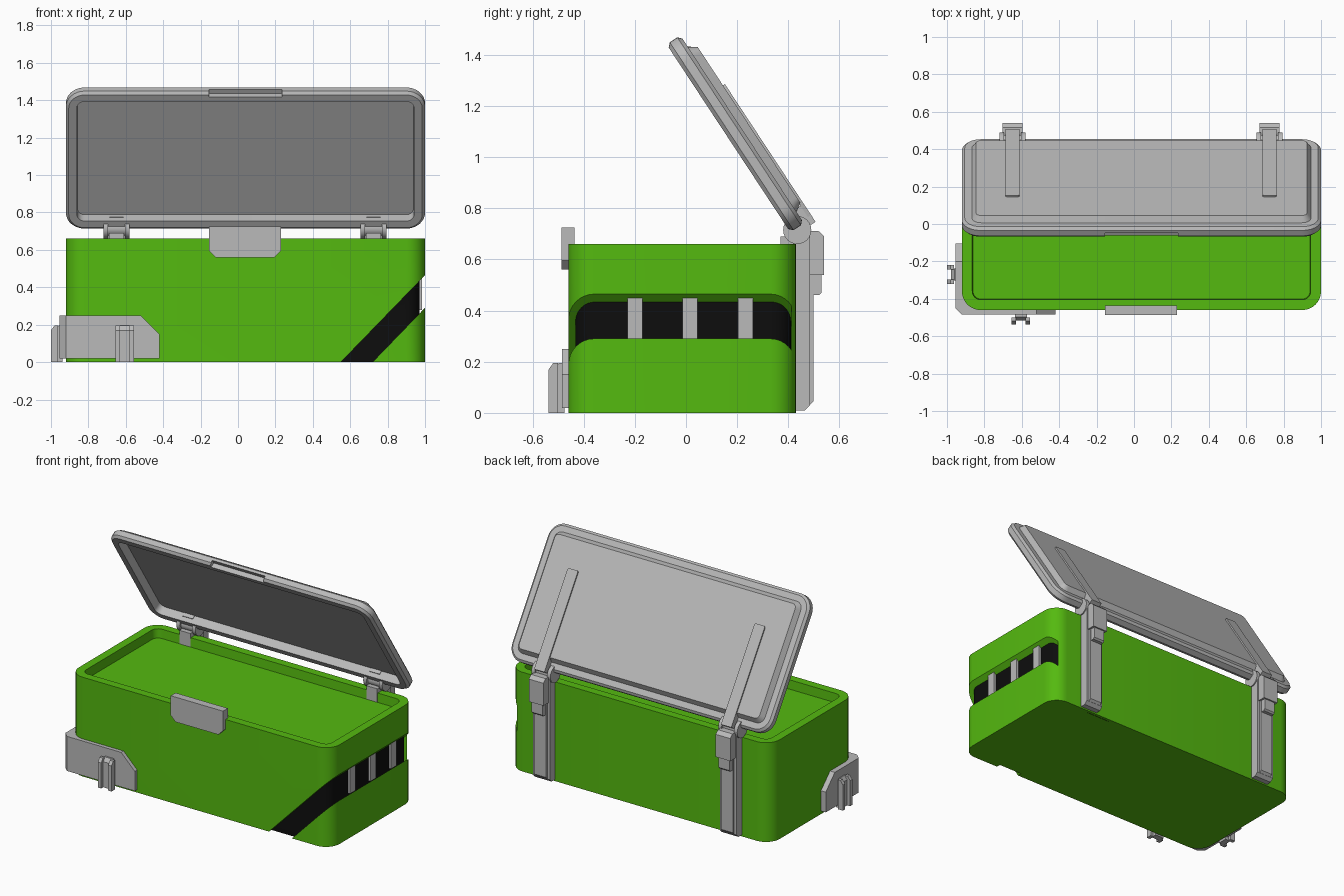
import bpy, bmesh, math
from mathutils import Vector

cube = bpy.data.objects.get("Cube")
if cube:
    bpy.data.objects.remove(cube, do_unlink=True)


def material(name, rgb):
    m = bpy.data.materials.new(name)
    m.use_nodes = True
    m.diffuse_color = (*rgb, 1)
    bsdf = next(n for n in m.node_tree.nodes if n.type == 'BSDF_PRINCIPLED')
    bsdf.inputs["Base Color"].default_value = (*rgb, 1)
    return m


GREEN = material("case green", (0.09, 0.49, 0.005))
GREY = material("hardware grey", (0.49, 0.49, 0.49))
BLACK = material("stripe black", (0.004, 0.004, 0.004))


# Drawing planes: each maps profile coordinates and depth to space
def plan(p, q, d): return (p, q, d)
def front(p, q, d): return (p, d, q)
def side(p, q, d): return (d, p, q)
def tilted(x, v, n):
    return (x, 0.408 - 0.55 * v + 0.835 * n, 0.706 + 0.835 * v + 0.55 * n)


def rounded(x0, x1, y0, y1, r, steps=8):
    pts = []
    corners = [(x1 - r, y1 - r), (x0 + r, y1 - r), (x0 + r, y0 + r), (x1 - r, y0 + r)]
    for k, (cx, cy) in enumerate(corners):
        for i in range(steps + 1):
            a = math.pi / 2 * (k + i / steps)
            pts.append((cx + r * math.cos(a), cy + r * math.sin(a)))
    return pts


def rect(x0, x1, y0, y1):
    return [(x0, y0), (x1, y0), (x1, y1), (x0, y1)]


def prism(name, pts, plane, d0, d1, mat, low=(), high=(), cuts=()):
    """Extruded profile; low/high list (inset, depth) steps on the end faces."""
    bm = bmesh.new()
    a = [bm.verts.new(plane(p, q, d0)) for p, q in pts]
    b = [bm.verts.new(plane(p, q, d1)) for p, q in pts]
    ends = [bm.faces.new(a), bm.faces.new(b)]
    for i in range(len(pts)):
        j = (i + 1) % len(pts)
        bm.faces.new((a[i], a[j], b[j], b[i]))
    bmesh.ops.recalc_face_normals(bm, faces=bm.faces)
    for face, steps in zip(ends, (low, high)):
        for inset, depth in steps:
            face.normal_update()
            n = face.normal.copy()
            bmesh.ops.inset_region(bm, faces=[face], thickness=inset,
                                   use_even_offset=True, use_boundary=True)
            for v in face.verts:
                v.co += n * depth
    for co, no in cuts:
        geom = bm.verts[:] + bm.edges[:] + bm.faces[:]
        bmesh.ops.bisect_plane(bm, geom=geom, plane_co=co, plane_no=no, clear_outer=True)
        bmesh.ops.holes_fill(bm, edges=[e for e in bm.edges if e.is_boundary])
        bmesh.ops.recalc_face_normals(bm, faces=bm.faces)
    me = bpy.data.meshes.new(name)
    bm.to_mesh(me)
    bm.free()
    me.materials.append(mat)
    ob = bpy.data.objects.new(name, me)
    bpy.context.collection.objects.link(ob)
    return ob


def boolean(ob, cutter, operation):
    mod = ob.modifiers.new("cut", 'BOOLEAN')
    mod.object, mod.operation, mod.solver = cutter, operation, 'EXACT'
    bpy.context.view_layer.objects.active = ob
    bpy.ops.object.modifier_apply(modifier=mod.name)


# Case body with a sunken top
body = prism("case_body", rounded(-0.92, 1, -0.46, 0.43, 0.1), plan, 0, 0.66, GREEN,
             high=[(0.055, 0), (0.004, -0.06)])

# Sunken diagonal stripe wrapping round the right end
slab_pts = [(0.5, -0.051), (0.67, -0.051), (1.05, 0.342), (1.05, 0.516)]
slab = prism("stripe_cutter", slab_pts, front, -0.6, 0.412, GREEN)
boolean(body, slab, 'DIFFERENCE')
stripe = prism("stripe", rounded(0.3, 0.97, -0.432, 0.41, 0.075), plan, 0, 0.6, BLACK)
slab.data.materials[0] = BLACK
boolean(stripe, slab, 'INTERSECT')
bpy.data.objects.remove(slab, do_unlink=True)
stripe.data.materials.append(GREEN)
green_slot = len(stripe.data.materials) - 1
for f in stripe.data.polygons:
    if f.normal.z < -0.9:
        f.material_index = green_slot
for i, y in enumerate((-0.2, 0.015, 0.232)):
    prism(f"stripe_bar_{i + 1}", rect(y - 0.029, y + 0.029, 0.28, 0.455), side,
          0.93, 0.985, GREY)

# Open lid: hollow inside, raised panel outside, notch for the latch
lid = prism("lid", rounded(-0.92, 1, 0, 0.88, 0.1), tilted, 0.015, 0.05, GREY,
            low=[(0.015, 0.015), (0.043, 0), (0.004, -0.055)],
            high=[(0.015, 0.014), (0.038, 0), (0.022, 0.032)])
notch = prism("notch_cutter", rect(-0.155, 0.235, 0.852, 0.95), tilted, -0.05, 0.032, GREY)
boolean(lid, notch, 'DIFFERENCE')
bpy.data.objects.remove(notch, do_unlink=True)

# Front latch plate
prism("latch_plate", [(-0.155, 0.725), (-0.155, 0.595), (-0.12, 0.56), (0.195, 0.56),
                      (0.23, 0.595), (0.23, 0.725)], front, -0.486, -0.455, GREY)
prism("latch_lip", rect(-0.155, 0.23, 0.655, 0.725), front, -0.456, -0.435, GREY)

# Rear hinges
for label, x in (("right", -0.65), ("left", 0.725)):
    def part(name, pts, plane, half, x=x, label=label):
        return prism(f"{label}_{name}", pts, plane, x - half, x + half, GREY)

    part("hinge_post", [(0.42, 0.01), (0.465, 0.01), (0.485, 0.03), (0.485, 0.69),
                        (0.42, 0.69)], side, 0.062)
    part("hinge_post_face", [(0.45, 0.01), (0.465, 0.01), (0.498, 0.045), (0.498, 0.69),
                             (0.45, 0.69)], side, 0.044)
    part("hinge_block", [(0.44, 0.54), (0.54, 0.54), (0.54, 0.69), (0.517, 0.712),
                         (0.44, 0.712)], side, 0.054)
    part("hinge_clip", [(0.48, 0.46), (0.52, 0.46), (0.53, 0.47), (0.53, 0.55),
                        (0.48, 0.55)], side, 0.04)
    part("hinge_hook", rect(0.37, 0.44, 0.6, 0.69), side, 0.04)

    def disc(r):
        return [(0.435 + r * math.cos(a), 0.715 + r * math.sin(a))
                for a in (math.tau * i / 24 for i in range(24))]
    part("hinge_barrel", disc(0.042), side, 0.06)
    for s in (-1, 1):
        prism(f"{label}_hinge_knuckle", disc(0.055), side,
              x + s * 0.045, x + s * 0.07, GREY)
    prism(f"{label}_lid_strap", rounded(x - 0.038, x + 0.038, 0, 0.625, 0.012, 3), tilted,
          0.09, 0.105, GREY)
    prism(f"{label}_lid_strap_root", rect(x - 0.038, x + 0.038, -0.02, 0.065), tilted,
          0.03, 0.105, GREY)

# Corner guard wrapping the front right foot
prism("corner_guard", [(-0.955, -0.105), (-0.955, -0.45), (-0.92, -0.485), (-0.42, -0.485),
                       (-0.42, -0.44), (-0.82, -0.44), (-0.9, -0.36), (-0.9, -0.105)],
      plan, 0.02, 0.25, GREY,
      cuts=[(Vector((-0.52, 0, 0.25)), Vector((1, 0, 1))),
            (Vector((0, -0.2, 0.25)), Vector((0, 1, 1)))])


# Lugs on the guard: a stem with two rails
def lug(name, centre, base, plane):
    def outline(inner, outer):
        return [(base - inner, 0), (base - outer, 0), (base - outer, 0.17),
                (base - outer + 0.018, 0.195), (base - inner, 0.195)]
    prism(name + "_stem", outline(-0.01, 0.03), plane, centre - 0.032, centre + 0.032, GREY)
    for s in (-1, 1):
        prism(name + "_rail", outline(0.015, 0.052), plane,
              centre + s * 0.026, centre + s * 0.05, GREY)


lug("front_lug", -0.605, -0.485, side)
lug("side_lug", -0.27, -0.948, front)

# Smooth the rounded corners and keep edges sharp
bpy.ops.object.select_all(action='DESELECT')
for ob in bpy.context.collection.objects:
    if ob.type == 'MESH':
        ob.select_set(True)
        bpy.context.view_layer.objects.active = ob
bpy.ops.object.shade_smooth_by_angle(angle=math.radians(30))
